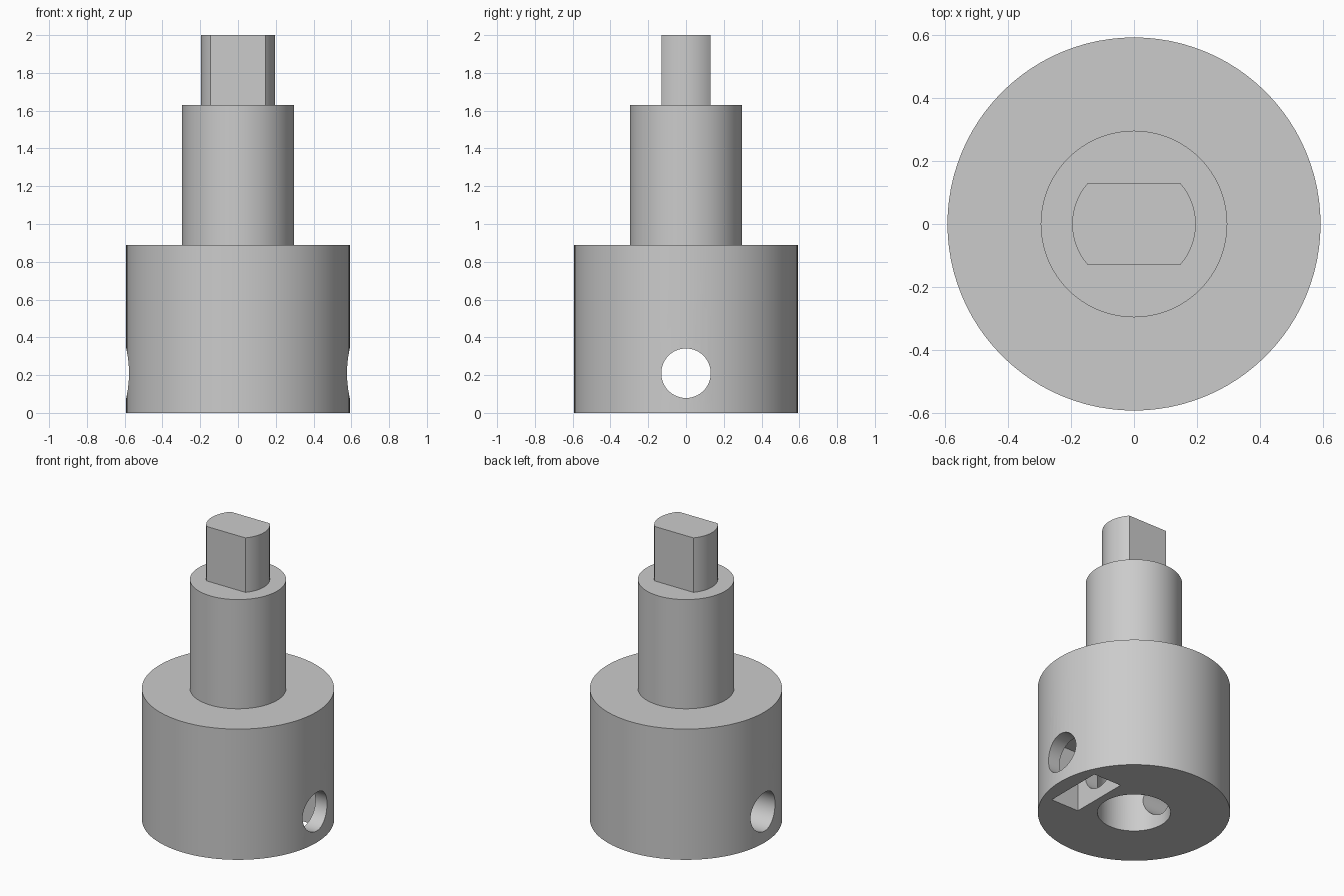
import bpy
import bmesh
import math
from mathutils import Matrix

cube = bpy.data.objects.get("Cube")
if cube:
    bpy.data.objects.remove(cube, do_unlink=True)

# One plain grey for the whole part
grey = bpy.data.materials.new("plain grey")
grey.use_nodes = True
color = (0.6, 0.6, 0.6, 1)
grey.diffuse_color = color
grey.node_tree.nodes["Principled BSDF"].inputs["Base Color"].default_value = color

SEGMENTS = 96


def add_object(name, bm):
    bmesh.ops.recalc_face_normals(bm, faces=bm.faces)
    mesh = bpy.data.meshes.new(name)
    bm.to_mesh(mesh)
    bm.free()
    mesh.materials.append(grey)
    obj = bpy.data.objects.new(name, mesh)
    bpy.context.collection.objects.link(obj)
    return obj


def cylinder(name, radius, length, matrix):
    bm = bmesh.new()
    bmesh.ops.create_cone(bm, cap_ends=True, segments=SEGMENTS, radius1=radius,
                          radius2=radius, depth=length, matrix=matrix)
    return add_object(name, bm)


def box(name, low, high):
    size = [b - a for a, b in zip(low, high)]
    middle = [(a + b) / 2 for a, b in zip(low, high)]
    bm = bmesh.new()
    bmesh.ops.create_cube(bm, size=1, matrix=Matrix.Translation(middle) @ Matrix.Diagonal((*size, 1)))
    return add_object(name, bm)


def cut(target, cutter):
    cutter.hide_render = True
    mod = target.modifiers.new("cut " + cutter.name, 'BOOLEAN')
    mod.operation = 'DIFFERENCE'
    mod.solver = 'EXACT'
    mod.object = cutter
    bpy.context.view_layer.objects.active = target
    bpy.ops.object.modifier_apply(modifier=mod.name)
    bpy.data.objects.remove(cutter, do_unlink=True)


# Stepped body: wide hub with a narrower shaft, turned from one profile
HUB_R, HUB_TOP = 0.592, 0.888
SHAFT_R, SHAFT_TOP = 0.296, 1.63
profile = [(0, 0), (HUB_R, 0), (HUB_R, HUB_TOP), (SHAFT_R, HUB_TOP), (SHAFT_R, SHAFT_TOP), (0, SHAFT_TOP)]
bm = bmesh.new()
verts = [bm.verts.new((r, 0, z)) for r, z in profile]
edges = [bm.edges.new(pair) for pair in zip(verts, verts[1:])]
bmesh.ops.spin(bm, geom=verts + edges, cent=(0, 0, 0), axis=(0, 0, 1),
               angle=math.tau, steps=SEGMENTS)
bmesh.ops.remove_doubles(bm, verts=bm.verts, dist=0.0001)
hub = add_object("hub_and_shaft", bm)

# Central bore, cross hole and nut pocket
bore_top = 0.74
cut(hub, cylinder("bore", 0.225, bore_top + 0.1, Matrix.Translation((0, 0, (bore_top - 0.1) / 2))))
cut(hub, cylinder("cross_hole", 0.131, 2,
                  Matrix.Translation((0, 0, 0.21)) @ Matrix.Rotation(math.pi / 2, 4, 'Y')))
cut(hub, box("nut_pocket", (0.28, -0.204, -0.1), (0.49, 0.204, 0.41)))

# Drive tang: arc-ended outline with two flats, extruded upward
TANG_R, FLAT = 0.196, 0.13
half = math.asin(FLAT / TANG_R)
steps = 24
bm = bmesh.new()
outline = []
for start in (-half, math.pi - half):
    for i in range(steps + 1):
        a = start + 2 * half * i / steps
        outline.append(bm.verts.new((TANG_R * math.cos(a), TANG_R * math.sin(a), SHAFT_TOP)))
base = bm.faces.new(outline)
top = bmesh.ops.extrude_face_region(bm, geom=[base], use_keep_orig=True)["geom"]
bmesh.ops.translate(bm, vec=(0, 0, 2 - SHAFT_TOP), verts=[v for v in top if isinstance(v, bmesh.types.BMVert)])
tang = add_object("drive_tang", bm)

# Smooth curved walls, keep edges crisp
bpy.ops.object.select_all(action='DESELECT')
for obj in (hub, tang):
    obj.select_set(True)
bpy.context.view_layer.objects.active = hub
bpy.ops.object.shade_smooth_by_angle(angle=math.radians(30))
